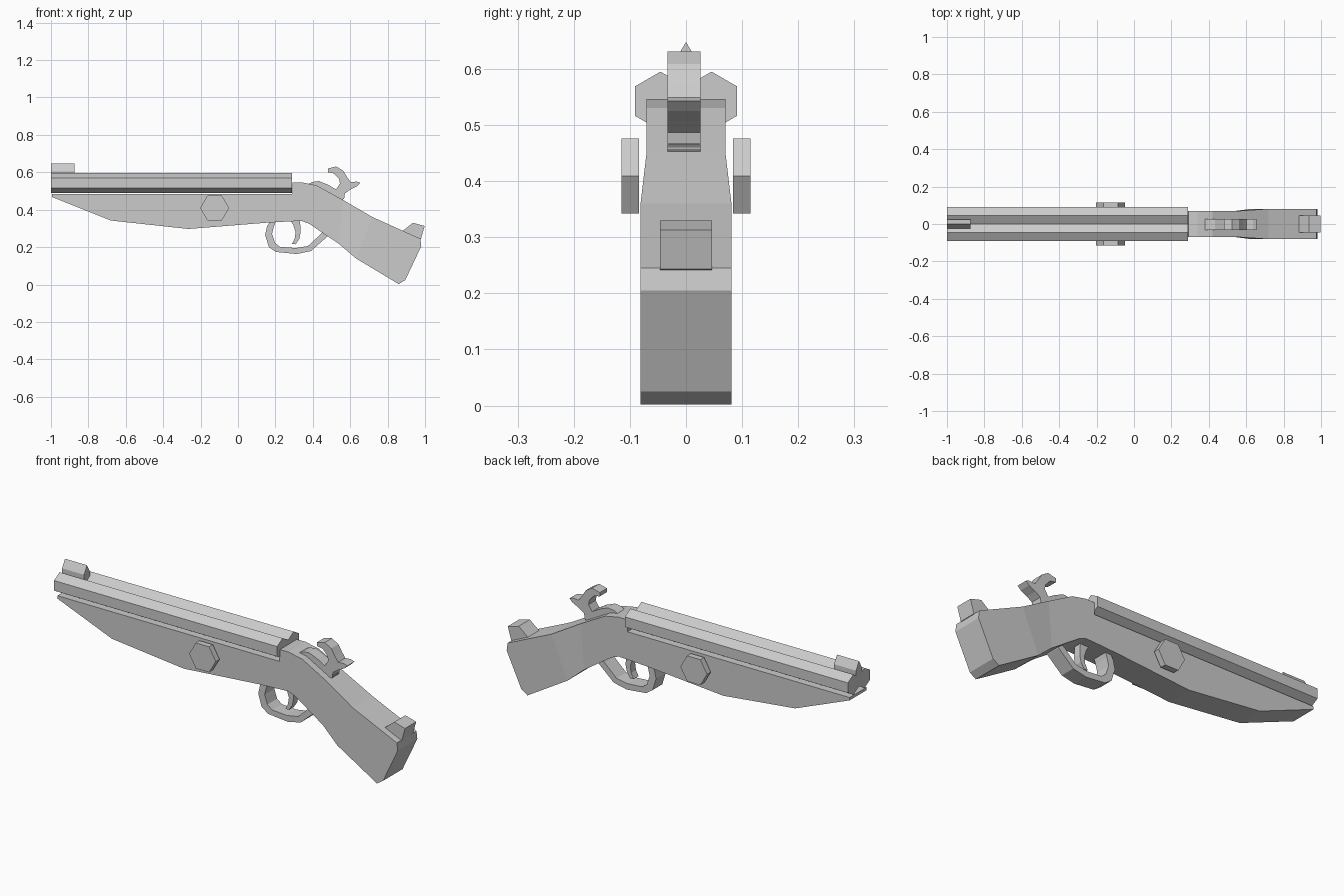
import bpy, bmesh, math

def finish(name, bm):
    bmesh.ops.recalc_face_normals(bm, faces=bm.faces)
    me = bpy.data.meshes.new(name)
    bm.to_mesh(me)
    bm.free()
    ob = bpy.data.objects.new(name, me)
    bpy.context.collection.objects.link(ob)
    return ob

def loft(name, rings):
    """Skin a list of equal-length point rings and cap both ends."""
    bm = bmesh.new()
    vs = [[bm.verts.new(p) for p in r] for r in rings]
    n = len(rings[0])
    for a, b in zip(vs, vs[1:]):
        for i in range(n):
            j = (i + 1) % n
            bm.faces.new((a[i], a[j], b[j], b[i]))
    bm.faces.new(vs[0])
    bm.faces.new(vs[-1])
    return finish(name, bm)

def side_profile(name, pts, y0, y1):
    """Extrude an x-z outline across y."""
    return loft(name, [[(x, y, z) for x, z in pts] for y in (y0, y1)])

def lengthwise(name, pts, x0, x1):
    """Extrude a y-z outline along x."""
    return loft(name, [[(x, y, z) for y, z in pts] for x in (x0, x1)])

def hexagon(cx, cz, r, start):
    return [(cx + r * math.cos(start + i * math.pi / 3),
             cz + r * math.sin(start + i * math.pi / 3)) for i in range(6)]

def strip(name, outer, inner, w):
    """Curved bar between two matching x-z paths."""
    return loft(name, [[(a[0], -w, a[1]), (a[0], w, a[1]),
                        (b[0], w, b[1]), (b[0], -w, b[1])]
                       for a, b in zip(outer, inner)])

# Stock: stations of (top x, top z, bottom x, bottom z, half width)
stations = [
    (-.995, .483, -.995, .468, .07), (-.68, .483, -.68, .342, .07),
    (-.265, .483, -.265, .297, .07), (.16, .483, .16, .331, .07),
    (.29, .483, .29, .338, .07), (.291, .545, .291, .338, .07),
    (.34, .546, .34, .34, .07), (.42, .53, .38, .325, .07),
    (.56, .453, .54, .217, .07), (.72, .36, .63, .14, .081),
    (.975, .245, .86, .002, .081), (.98, .205, .895, .025, .081)]
loft("stock", [[(tx, -w, tz), (tx, w, tz), (bx, w, bz), (bx, -w, bz)]
               for tx, tz, bx, bz, w in stations])

# Paired hexagonal barrels and side bolts
for side, s in (("right", -1), ("left", 1)):
    lengthwise("barrel_" + side, hexagon(s * .0455, .5425, .0525, math.pi / 6), -1, .29)
    side_profile("bolt_" + side, hexagon(-.125, .409, .077, 0), s * .084, s * .115)

# Front sight with a ridge top
lengthwise("front_sight", [(0, .648), (.024, .607), (.024, .568),
                           (-.024, .568), (-.024, .607)], -1, -.873)

# Butt-end block
side_profile("butt_block", [(.86, .27), (.935, .33), (.998, .313), (.978, .243),
                            (.93, .22)], -.046, .046)

# Hammer base and curved hammer
side_profile("hammer_base", [(.364, .53), (.396, .548), (.433, .553), (.481, .534),
                             (.53, .505), (.57, .465), (.55, .44), (.4, .5)], -.033, .026)
side_profile("hammer", [(.48, .62), (.525, .631), (.562, .609), (.583, .575),
                        (.602, .548), (.635, .55), (.655, .543), (.637, .525),
                        (.6, .507), (.572, .487), (.565, .455), (.51, .49),
                        (.53, .517), (.545, .54), (.54, .565), (.513, .594),
                        (.48, .6)], -.033, .026)

# Trigger guard loop
strip("trigger_guard",
      [(.175, .345), (.155, .31), (.145, .265), (.165, .2), (.203, .174),
       (.315, .163), (.39, .179), (.475, .254), (.49, .275)],
      [(.205, .345), (.192, .31), (.182, .27), (.198, .222), (.225, .201),
       (.31, .195), (.374, .206), (.443, .27), (.46, .29)], .04)

# Curved trigger
strip("trigger",
      [(.275, .35), (.295, .32), (.308, .28), (.303, .245), (.288, .217)],
      [(.33, .35), (.333, .32), (.335, .28), (.328, .245), (.308, .215)], .02)
